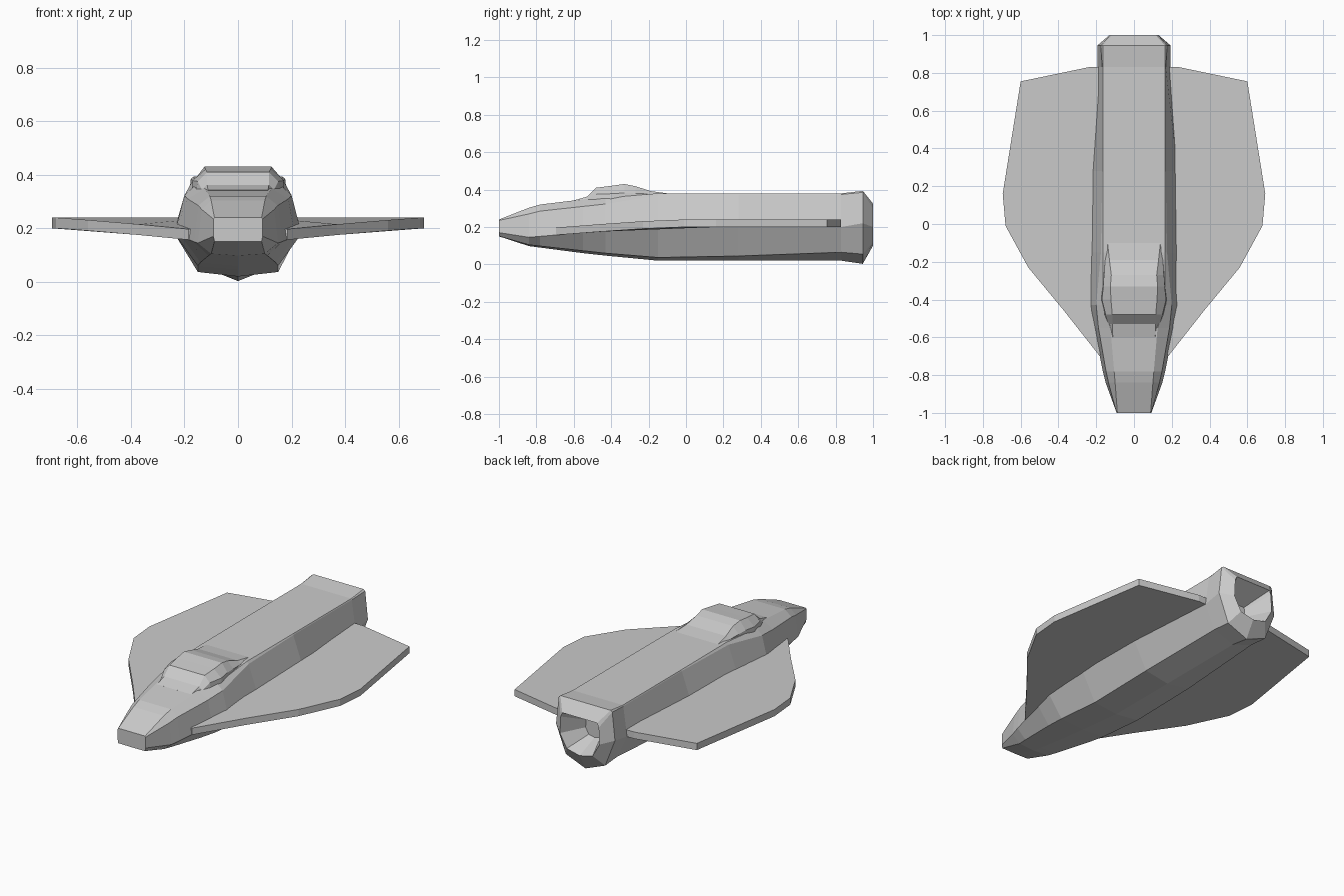
import bpy, bmesh


def make_object(name, bm):
    bmesh.ops.recalc_face_normals(bm, faces=bm.faces)
    mesh = bpy.data.meshes.new(name)
    bm.to_mesh(mesh)
    bm.free()
    obj = bpy.data.objects.new(name, mesh)
    bpy.context.collection.objects.link(obj)
    return obj


def loft(name, rings, cap_end=True):
    """Skin closed rings of (x, y, z) points."""
    bm = bmesh.new()
    loops = [[bm.verts.new(p) for p in r] for r in rings]
    n = len(loops[0])
    for a, b in zip(loops, loops[1:]):
        for i in range(n):
            j = (i + 1) % n
            bm.faces.new((a[i], a[j], b[j], b[i]))
    bm.faces.new(loops[0])
    if cap_end:
        bm.faces.new(loops[-1])
    return make_object(name, bm)


def mirrored(y, half, keel=None):
    """Half section from bottom to top, mirrored across x = 0."""
    ring = [(x, y, z) for x, z in half] + [(-x, y, z) for x, z in reversed(half)]
    return ring if keel is None else [(0, y, keel)] + ring


# Fuselage: y, keel height, then chine, side, shoulder and deck edge
sections = [
    (-1.0, .15, (.088, .151), (.092, .17), (.092, .235), (.088, .24)),
    (-.84, .098, (.10, .105), (.15, .145), (.135, .27), (.10, .303)),
    (-.78, .09, (.11, .098), (.165, .15), (.148, .285), (.105, .32)),
    (-.55, .06, (.14, .073), (.212, .17), (.188, .31), (.125, .348)),
    (-.43, .047, (.15, .06), (.237, .18), (.20, .323), (.165, .355)),
    (-.15, .02, (.15, .037), (.235, .2), (.175, .368), (.163, .38)),
    (.28, .02, (.15, .045), (.231, .2), (.168, .374), (.165, .38)),
    (.83, .02, (.13, .065), (.193, .2), (.168, .374), (.165, .38)),
    (.945, .003, (.13, .055), (.194, .22), (.176, .385), (.165, .393)),
]
rings = [mirrored(y, half, keel) for y, keel, *half in sections]

# Engine rim and recessed exhaust at the tail
rim = mirrored(1.0, [(.085, .12), (.13, .2), (.125, .30), (.115, .325)], .10)
throat = [(x * .45, .86, .2 + (z - .2) * .45) for x, y, z in rim]
loft("fuselage", rings + [rim, throat])

# Canopy: y, then base, sill and roof edge
canopy = [
    (-.60, (.118, .29), (.117, .325), (.112, .342)),
    (-.53, (.145, .29), (.135, .345), (.115, .362)),
    (-.48, (.165, .29), (.15, .375), (.115, .41)),
    (-.40, (.178, .29), (.17, .378), (.122, .42)),
    (-.33, (.175, .29), (.162, .382), (.125, .43)),
    (-.27, (.168, .29), (.158, .38), (.12, .418)),
    (-.19, (.158, .29), (.153, .376), (.13, .392)),
    (-.10, (.15, .29), (.148, .372), (.14, .38)),
]
loft("canopy", [mirrored(y, half) for y, *half in canopy])

# Wings: flat plates with a drooping leading root
outline = [(.10, -.69, .197), (.185, -.695, .197), (.37, -.46, .215),
           (.56, -.23, .231), (.68, -.01, .24), (.695, .16, .24),
           (.60, .755, .24), (.24, .83, .24), (.10, .83, .24), (.10, -.10, .24)]
for side, label in ((1, "right"), (-1, "left")):
    top = [(side * x, y, z) for x, y, z in outline]
    bottom = [(x, y, z - .04) for x, y, z in top]
    loft(label + "_wing", [top, bottom])
